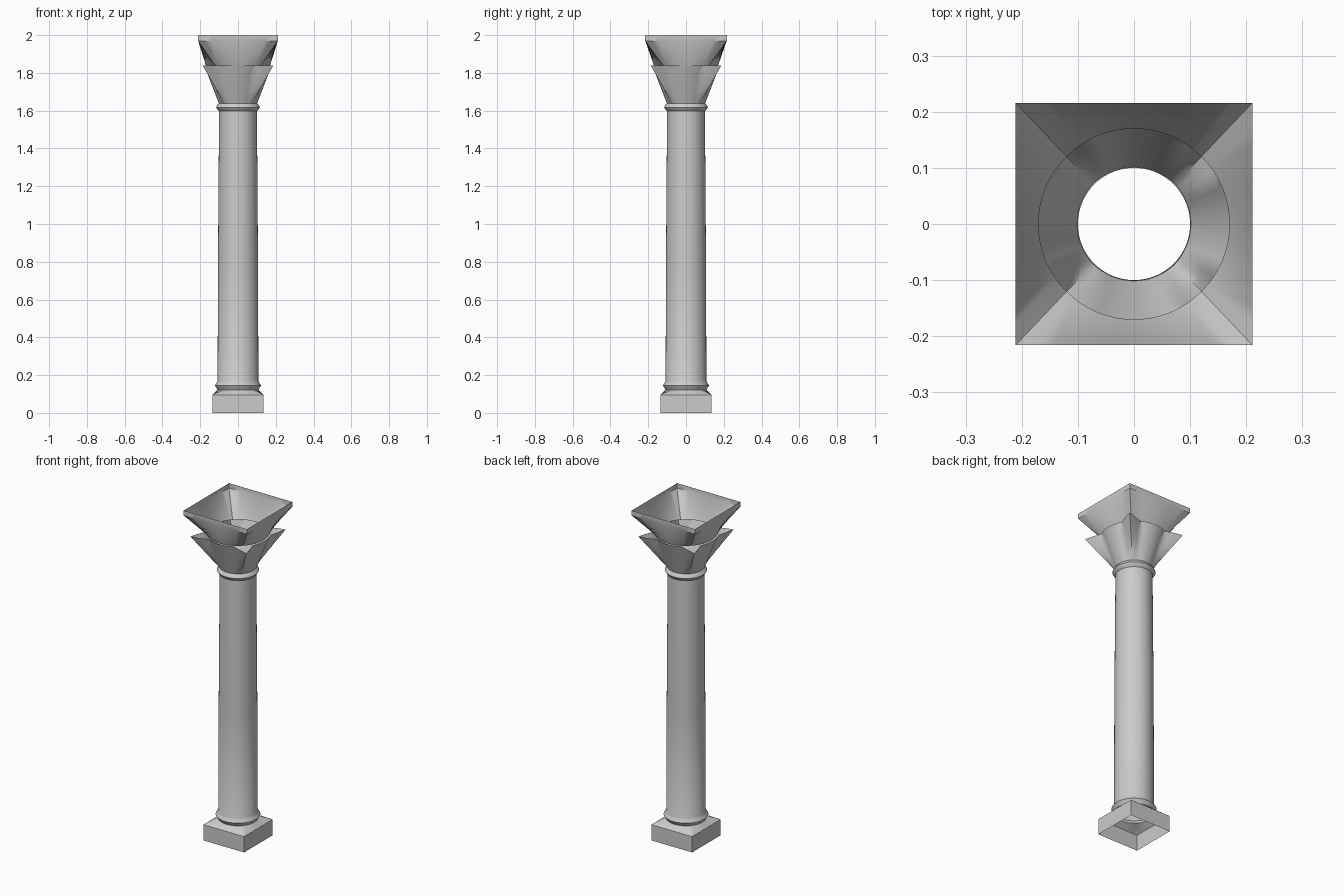
import bpy, bmesh, math

if "Cube" in bpy.data.objects:
    bpy.data.objects.remove(bpy.data.objects["Cube"])

N = 64  # divisible by 8 so a vertex lands on every diagonal


def circle(r):
    return lambda a: (r * math.cos(a), r * math.sin(a))


def square(hx, hy):
    def f(a):
        m = max(abs(math.cos(a)), abs(math.sin(a)))
        return (hx * math.cos(a) / m, hy * math.sin(a) / m)
    return f


def star(r, tip, half_angle):
    # round outline with a pointed leaf tip on each diagonal
    def f(a):
        d = abs((a % (math.pi / 2)) - math.pi / 4)
        t = max(0.0, 1 - d / half_angle)
        rr = r + (tip - r) * t ** 1.3
        return (rr * math.cos(a), rr * math.sin(a))
    return f


def loft(name, sections):
    bm = bmesh.new()
    rings = []
    for outline, z in sections:
        pts = [outline(2 * math.pi * i / N) for i in range(N)]
        rings.append([bm.verts.new((x, y, z)) for x, y in pts])
    for lo, hi in zip(rings, rings[1:]):
        for i in range(N):
            j = (i + 1) % N
            bm.faces.new((lo[i], lo[j], hi[j], hi[i]))
    me = bpy.data.meshes.new(name)
    bm.to_mesh(me)
    bm.free()
    ob = bpy.data.objects.new(name, me)
    bpy.context.collection.objects.link(ob)
    bpy.ops.object.select_all(action='DESELECT')
    ob.select_set(True)
    bpy.context.view_layer.objects.active = ob
    bpy.ops.object.shade_smooth_by_angle(angle=math.radians(35))
    return ob


# Square plinth, open below, blending to the round foot
loft("plinth", [(square(.136, .136), 0), (square(.136, .136), .095),
                (square(.13, .13), .1), (circle(.108), .122)])

# Round shaft with base ring, slight taper and neck ring
shaft = [(.108, .122), (.114, .132), (.122, .145), (.114, .158), (.108, .17),
         (.106, .77), (.103, 1.23), (.1, 1.597), (.108, 1.605), (.116, 1.618),
         (.108, 1.632), (.1, 1.64)]
loft("shaft", [(circle(r), z) for r, z in shaft])

# Lower capital: cup with four pointed corner leaves
base, rim = .1, .178
cup = []
for k in range(6):
    t = k / 5
    r = base + (rim - base) * t
    tip = base + (.264 - base) * t
    cup.append((star(r, tip, math.radians(17)), 1.635 + .203 * t))
loft("leaf_cup", cup)

# Upper capital: open funnel from circle to square with upright lip
loft("capital_block", [(circle(.17), 1.84), (square(.211, .216), 1.97),
                       (square(.211, .216), 2.0)])
